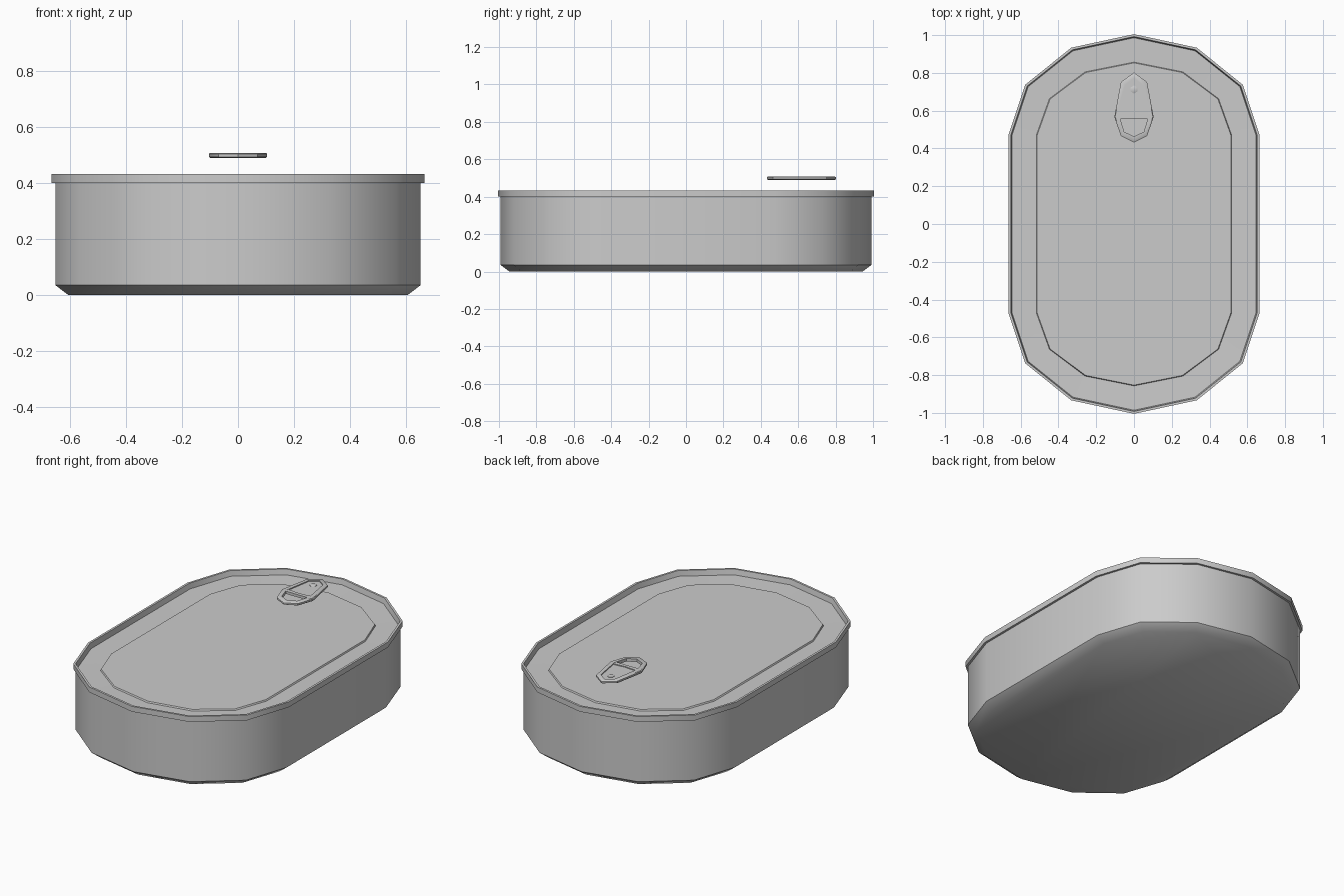
import bpy, bmesh, math

if "Cube" in bpy.data.objects:
    bpy.data.objects.remove(bpy.data.objects["Cube"])


def outline(rx, z, cy=0.47, ry_gap=0.53 - 0.66):
    """14-sided stadium: two six-segment half ellipses joined by straight sides."""
    pts = []
    for side, start in ((1, 0), (-1, 180)):
        for i in range(7):
            a = math.radians(start + 30 * i)
            pts.append((rx * math.cos(a), side * cy + (rx + ry_gap) * math.sin(a), z))
    return pts


def loft(name, rings, cap=True, loop=False, angle=40):
    """Skin a stack of equal rings, capped at the ends or looped into a frame."""
    bm = bmesh.new()
    vs = [[bm.verts.new(p) for p in r] for r in rings]
    n = len(vs[0])
    pairs = list(zip(vs, vs[1:])) + ([(vs[-1], vs[0])] if loop else [])
    for a, b in pairs:
        for i in range(n):
            j = (i + 1) % n
            bm.faces.new((a[i], a[j], b[j], b[i]))
    if cap and not loop:
        bm.faces.new(vs[0][::-1])
        bm.faces.new(vs[-1])
    bmesh.ops.recalc_face_normals(bm, faces=bm.faces[:])
    me = bpy.data.meshes.new(name)
    bm.to_mesh(me)
    bm.free()
    ob = bpy.data.objects.new(name, me)
    bpy.context.collection.objects.link(ob)
    bpy.ops.object.select_all(action='DESELECT')
    ob.select_set(True)
    bpy.context.view_layer.objects.active = ob
    bpy.ops.object.shade_smooth_by_angle(angle=math.radians(angle))
    return ob


def mirrored(half):
    """Close a right-hand half outline (top to bottom, ends on x = 0)."""
    return half + [(-x, y) for x, y in half[-2:0:-1]]


def at(pts, z, s=1.0, c=(0, 0.62)):
    return [(c[0] + (x - c[0]) * s, c[1] + (y - c[1]) * s, z) for x, y in pts]


# Can: chamfered base, wall, seamed rim, recessed lid with a pressed panel
profile = [(0.605, 0), (0.652, 0.036), (0.652, 0.40), (0.665, 0.40),
           (0.665, 0.432), (0.652, 0.432), (0.646, 0.40),
           (0.517, 0.397), (0.513, 0.405)]
loft("can", [outline(r, z) for r, z in profile])

# Pull tab frame with bevelled edges
outer = mirrored([(0, 0.802), (0.069, 0.752), (0.104, 0.566), (0.069, 0.466), (0, 0.432)])
inner = mirrored([(0, 0.772), (0.047, 0.738), (0.076, 0.568), (0.052, 0.488), (0, 0.464)])
loft("tab_frame", [at(outer, 0.490, 0.96), at(outer, 0.494), at(outer, 0.504),
                   at(outer, 0.508, 0.96), at(inner, 0.508), at(inner, 0.490)], loop=True)

# Tab plate filling the upper opening, with a cross bar below it
plate = mirrored([(0, 0.775), (0.049, 0.739), (0.076, 0.582), (0, 0.575)])
loft("tab_plate", [at(plate, 0.493), at(plate, 0.502)])
bar = [(-0.078, 0.556), (0.078, 0.556), (0.076, 0.583), (0, 0.576), (-0.076, 0.583)]
loft("tab_bar", [at(bar, 0.491), at(bar, 0.507)])

# Rivet
c = (0, 0.712)
rivet = [(0.021 * math.sin(math.radians(60 * i)), c[1] + 0.021 * math.cos(math.radians(60 * i)))
         for i in range(6)]
loft("tab_rivet", [at(rivet, 0.495), at(rivet, 0.504), at(rivet, 0.507, 0.65, c)])
